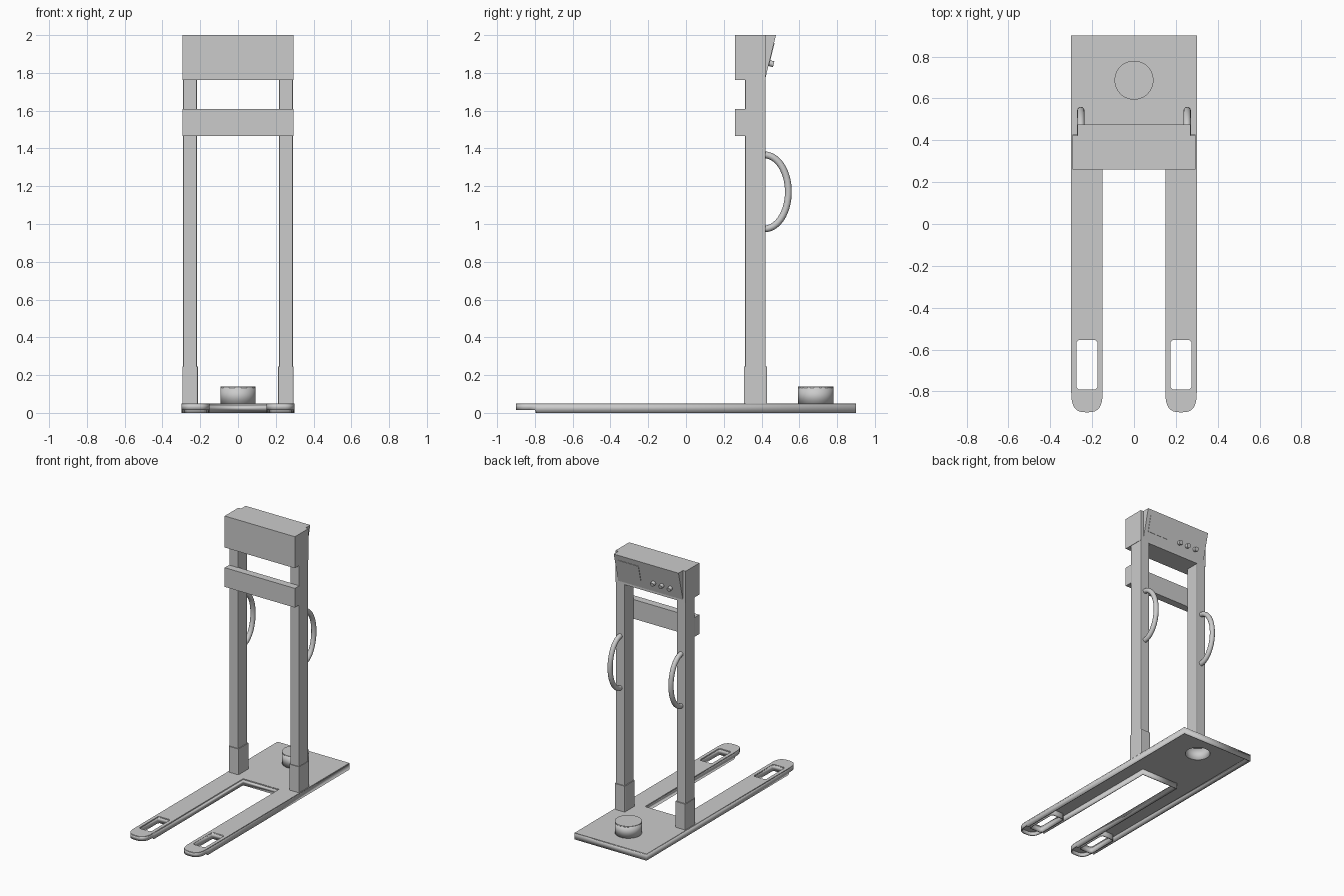
import bpy, bmesh
from math import sin, cos, pi, atan2
from mathutils import Matrix

cube = bpy.data.objects.get("Cube")
if cube:
    bpy.data.objects.remove(cube)

grey = bpy.data.materials.new("plain grey")
grey.use_nodes = True
grey.diffuse_color = (0.6, 0.6, 0.6, 1)
grey.node_tree.nodes["Principled BSDF"].inputs["Base Color"].default_value = (0.6, 0.6, 0.6, 1)


def link(name, data):
    obj = bpy.data.objects.new(name, data)
    bpy.context.collection.objects.link(obj)
    data.materials.append(grey)
    return obj


def finish(name, bm):
    mesh = bpy.data.meshes.new(name)
    bm.to_mesh(mesh)
    bm.free()
    return link(name, mesh)


def smooth(obj):
    bpy.ops.object.select_all(action='DESELECT')
    obj.select_set(True)
    bpy.context.view_layer.objects.active = obj
    bpy.ops.object.shade_smooth_by_angle(angle=0.6)


def box(name, low, high, bevel=0):
    bm = bmesh.new()
    bmesh.ops.create_cube(bm, size=1)
    for v in bm.verts:
        v.co = [(a + b) / 2 + c * (b - a) for a, b, c in zip(low, high, v.co)]
    if bevel:
        upright = [e for e in bm.edges if abs(e.verts[0].co.z - e.verts[1].co.z) > 0.01]
        bmesh.ops.bevel(bm, geom=upright, offset=bevel, segments=2, profile=0.5, affect='EDGES')
    return finish(name, bm)


def cylinder(name, radius, depth, matrix, sides):
    bm = bmesh.new()
    bmesh.ops.create_cone(bm, cap_ends=True, segments=sides, radius1=radius,
                          radius2=radius, depth=depth, matrix=matrix)
    obj = finish(name, bm)
    smooth(obj)
    return obj


def plate(name, loops, z_low, z_high):
    # Flat sheet: the first loop is the border, the others are holes
    curve = bpy.data.curves.new(name, 'CURVE')
    curve.dimensions = '2D'
    curve.fill_mode = 'BOTH'
    curve.extrude = (z_high - z_low) / 2
    for loop in loops:
        spline = curve.splines.new('POLY')
        spline.points.add(len(loop) - 1)
        spline.use_cyclic_u = True
        for p, (x, y) in zip(spline.points, loop):
            p.co = (x, y, 0, 1)
    obj = link(name, curve)
    obj.location.z = (z_low + z_high) / 2
    bpy.ops.object.select_all(action='DESELECT')
    obj.select_set(True)
    bpy.context.view_layer.objects.active = obj
    bpy.ops.object.convert(target='MESH')


def wall(name, loop, bottom, top):
    # Upright sheet along a loop, thickened away from its outer side
    bm = bmesh.new()
    low = [bm.verts.new((x, y, bottom(y))) for x, y in loop]
    high = [bm.verts.new((x, y, top)) for x, y in loop]
    for i in range(len(loop)):
        j = (i + 1) % len(loop)
        bm.faces.new((low[i], low[j], high[j], high[i]))
    obj = finish(name, bm)
    solid = obj.modifiers.new("thickness", 'SOLIDIFY')
    solid.thickness = 0.008
    solid.offset = -1
    smooth(obj)


def circle(radius, y, n=40):
    return [(radius * cos(2 * pi * i / n), y + radius * sin(2 * pi * i / n)) for i in range(n)]


def mirrored(loop):
    return [(-x, y) for x, y in reversed(loop)]


# Pallet base: forks with rounded tips, slots and a hollow underside
def power(v):
    return abs(v) ** 0.7 * (1 if v > 0 else -1)


tip = [(0.225 + 0.075 * power(cos(t)), -0.8 - 0.1 * power(sin(t)))
       for t in [pi - pi * i / 16 for i in range(1, 16)]]
half = ([(0.15, 0.275), (0.15, -0.79), (0.15, -0.801)] + tip
        + [(0.3, -0.801), (0.3, -0.79), (0.3, 0.9)])
outline = half + mirrored(half)
x0, x1, y0, y1, r = 0.175, 0.275, -0.79, -0.555, 0.01
slot = [(x0, y0 + r), (x0, y1 - r), (x0 + r, y1), (x1 - r, y1),
        (x1, y1 - r), (x1, y0 + r), (x1 - r, y0), (x0 + r, y0)]
CUP_Y = 0.687
plate("base_deck", [outline, slot, mirrored(slot), circle(0.086, CUP_Y)], 0.042, 0.05)


def skirt_bottom(y):
    return 0.015 if y < -0.8 else 0


wall("base_skirt", outline, skirt_bottom, 0.049)
wall("left_slot_wall", slot, skirt_bottom, 0.049)
wall("right_slot_wall", mirrored(slot), skirt_bottom, 0.049)

# Round cup on the deck, open underneath
wall("cup_wall", circle(0.093, CUP_Y), lambda y: 0.043, 0.138)
cylinder("cup_lid", 0.093, 0.008, Matrix.Translation((0, CUP_Y, 0.136)), 40)

# Posts, sleeves and grab handles
for side, s in (("left", 1), ("right", -1)):
    def span(a, b):
        return sorted((s * a, s * b))
    a, b = span(0.217, 0.291)
    box(side + "_post", (a, 0.312, 0.05), (b, 0.422, 1.78), 0.006)
    a, b = span(0.211, 0.295)
    box(side + "_post_sleeve", (a, 0.306, 0.05), (b, 0.43, 0.245), 0.008)

    curve = bpy.data.curves.new(side + "_handle", 'CURVE')
    curve.dimensions = '3D'
    curve.bevel_depth = 0.018
    curve.bevel_resolution = 4
    curve.use_fill_caps = True
    spline = curve.splines.new('POLY')
    spline.points.add(25)
    for i, p in enumerate(spline.points):
        t = -pi / 2 + pi * i / 25
        p.co = (s * 0.254, 0.415 + 0.127 * cos(t), 1.17 + 0.196 * sin(t), 1)
    handle = link(side + "_handle", curve)
    spline.use_smooth = True

# Cross brace and header
box("cross_brace", (-0.293, 0.26, 1.465), (0.293, 0.316, 1.61))
box("header", (-0.293, 0.26, 1.762), (0.293, 0.422, 2.0))

# Sloping console on the back of the header
bm = bmesh.new()
profile = [(0.42, 1.77), (0.476, 2.0), (0.42, 2.0)]
face = bm.faces.new([bm.verts.new((-0.27, y, z)) for y, z in profile])
new = bmesh.ops.extrude_face_region(bm, geom=[face])["geom"]
bmesh.ops.translate(bm, verts=[g for g in new if isinstance(g, bmesh.types.BMVert)], vec=(0.54, 0, 0))
bmesh.ops.recalc_face_normals(bm, faces=bm.faces)
finish("console", bm)

# Screen and buttons lying on the console slope
tilt = -atan2(0.056, 0.23)


def slope_y(z):
    return 0.42 + 0.056 * (z - 1.77) / 0.23


screen = box("screen", (-0.085, -0.003, -0.06), (0.085, 0.003, 0.06))
screen.location = (0.155, slope_y(1.9), 1.9)
screen.rotation_euler.x = tilt
for i in range(3):
    m = (Matrix.Translation((-0.04 - 0.07 * i, slope_y(1.85) + 0.008, 1.85))
         @ Matrix.Rotation(tilt + pi / 2, 4, 'X'))
    cylinder("button_%d" % (i + 1), 0.016, 0.034, m, 20)
